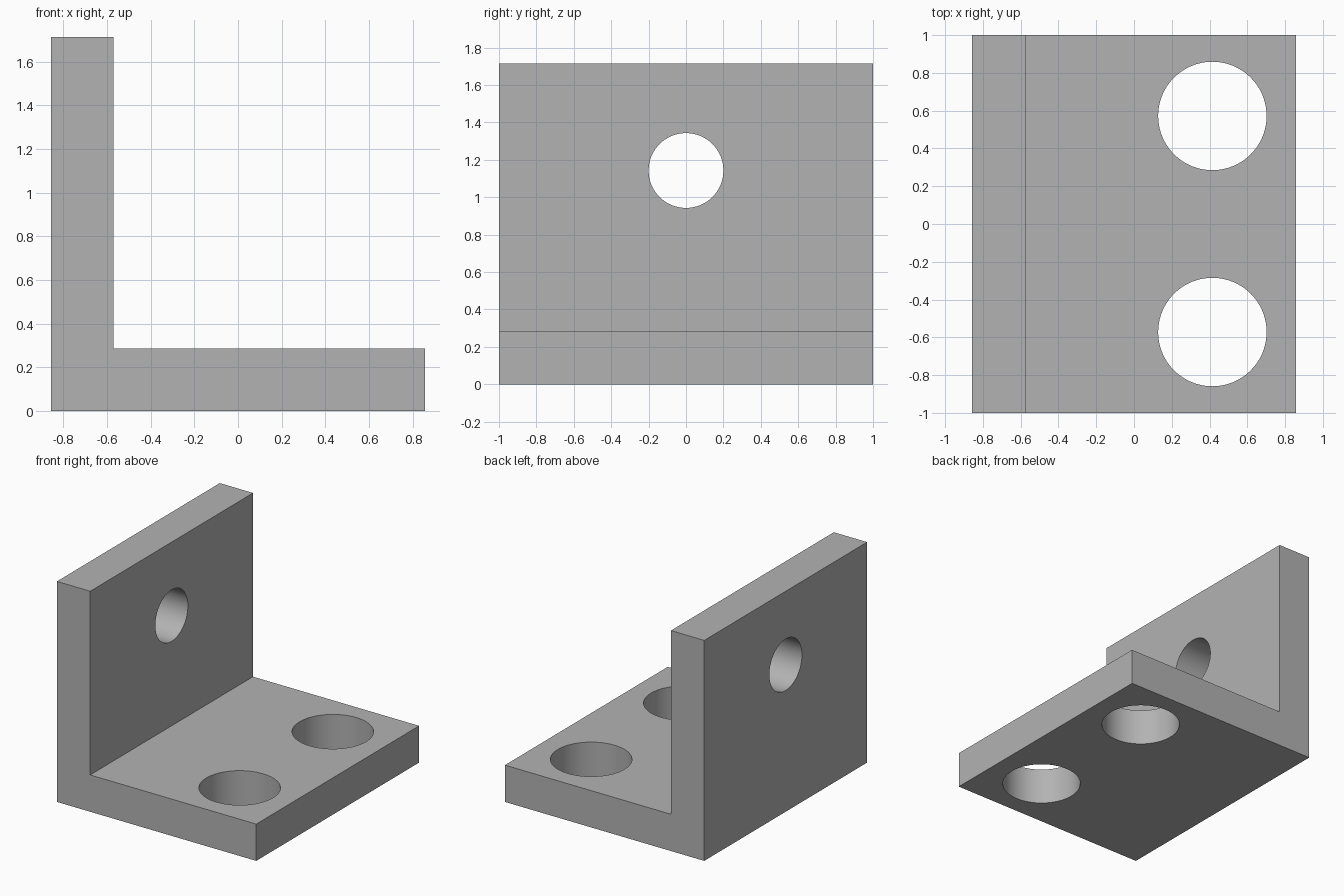
import bpy
import bmesh
from math import radians

cube = bpy.data.objects.get("Cube")
if cube:
    bpy.data.objects.remove(cube, do_unlink=True)

HALF_X, HALF_Y = 0.857, 1.0
HEIGHT, THICK = 1.714, 0.286

# Single grey finish
grey = bpy.data.materials.new("plain grey")
grey.use_nodes = True
colour = (0.45, 0.45, 0.45, 1)
grey.diffuse_color = colour
grey.node_tree.nodes["Principled BSDF"].inputs["Base Color"].default_value = colour

# L-shaped profile extruded along y
inner_x = THICK - HALF_X
profile = [(-HALF_X, 0), (HALF_X, 0), (HALF_X, THICK),
           (inner_x, THICK), (inner_x, HEIGHT), (-HALF_X, HEIGHT)]
bm = bmesh.new()
face = bm.faces.new([bm.verts.new((x, -HALF_Y, z)) for x, z in profile])
extruded = bmesh.ops.extrude_face_region(bm, geom=[face])["geom"]
moved = [v for v in extruded if isinstance(v, bmesh.types.BMVert)]
bmesh.ops.translate(bm, verts=moved, vec=(0, 2 * HALF_Y, 0))
bmesh.ops.recalc_face_normals(bm, faces=bm.faces)
mesh = bpy.data.meshes.new("angle_bracket")
bm.to_mesh(mesh)
bm.free()
mesh.materials.append(grey)
bracket = bpy.data.objects.new("angle_bracket", mesh)
bpy.context.collection.objects.link(bracket)


def drill(name, radius, location, rotation=(0, 0, 0)):
    """Cut a round through-hole in the bracket."""
    bpy.ops.mesh.primitive_cylinder_add(vertices=96, radius=radius, depth=3 * THICK,
                                        location=location, rotation=rotation)
    cutter = bpy.context.object
    cutter.name = name
    cutter.hide_render = True
    cutter.data.materials.append(grey)
    bpy.ops.object.select_all(action="DESELECT")
    bracket.select_set(True)
    bpy.context.view_layer.objects.active = bracket
    mod = bracket.modifiers.new(name, "BOOLEAN")
    mod.operation = "DIFFERENCE"
    mod.solver = "EXACT"
    mod.object = cutter
    bpy.ops.object.modifier_apply(modifier=mod.name)
    bpy.data.objects.remove(cutter, do_unlink=True)


# Two large base holes and one smaller hole in the upright
for side, y in (("front", -0.572), ("back", 0.572)):
    drill(side + "_base_hole", 0.287, (0.415, y, THICK / 2))
drill("upright_hole", 0.2, (THICK / 2 - HALF_X, 0, 1.143), (0, radians(90), 0))

# Smooth bores with crisp rims
bpy.ops.object.shade_smooth_by_angle(angle=radians(30))
